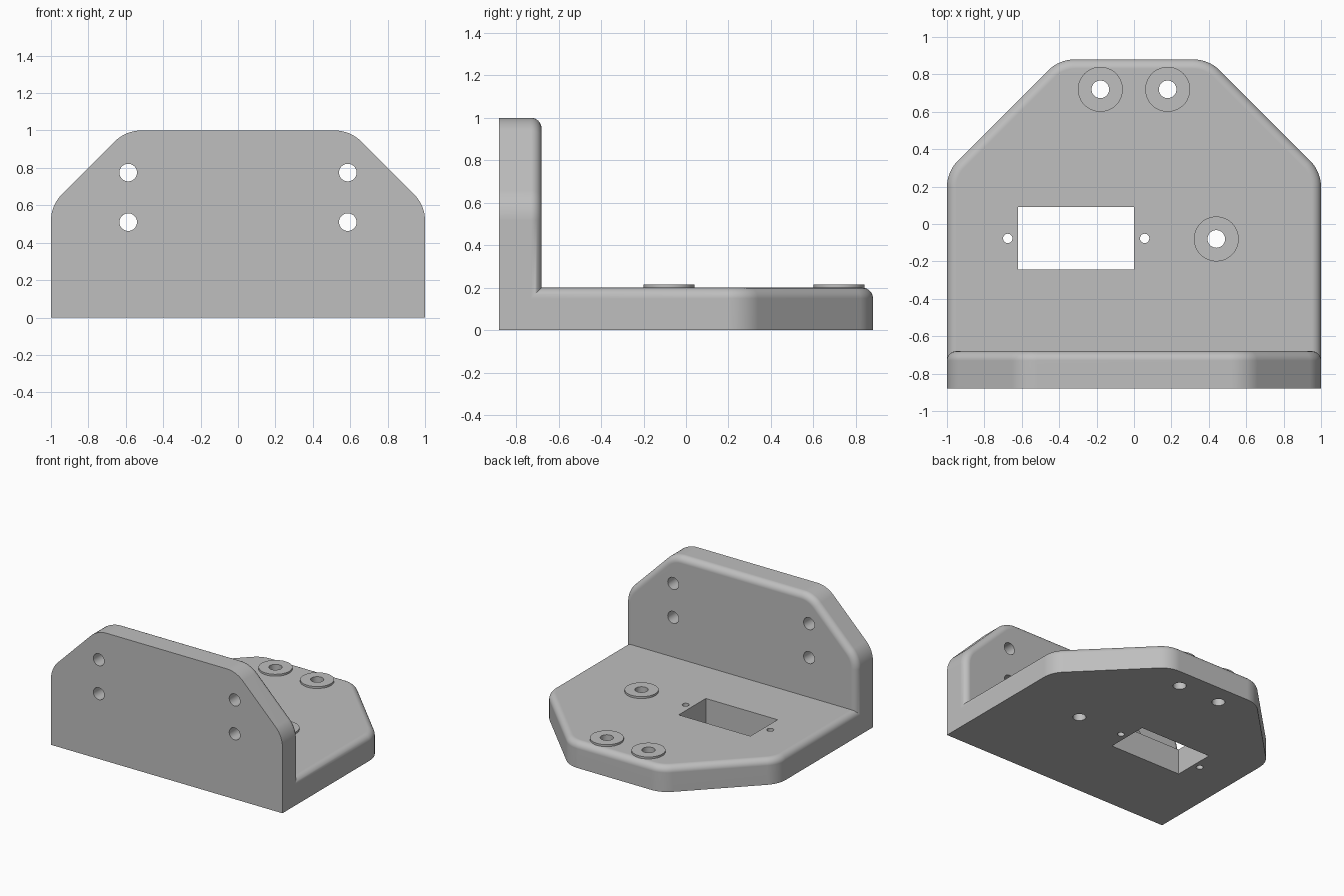
import bpy
import bmesh
from math import sin, cos, pi, radians
from mathutils import Matrix

THICK, FILLET, CORNER = 0.2, 0.05, 0.2
FRONT = -0.88

if "Cube" in bpy.data.objects:
    bpy.data.objects.remove(bpy.data.objects["Cube"])

grey = bpy.data.materials.new("light grey")
grey.use_nodes = True
grey.diffuse_color = (0.52, 0.52, 0.52, 1)
grey.node_tree.nodes["Principled BSDF"].inputs["Base Color"].default_value = (0.52, 0.52, 0.52, 1)


def make_object(name, bm):
    bmesh.ops.recalc_face_normals(bm, faces=bm.faces)
    mesh = bpy.data.meshes.new(name)
    bm.to_mesh(mesh)
    bm.free()
    mesh.materials.append(grey)
    obj = bpy.data.objects.new(name, mesh)
    bpy.context.collection.objects.link(obj)
    return obj


def outline(length, chamfer, inset, height):
    """Half-octagon plate outline with rounded corners, mitred at its root."""
    t = CORNER * (2 ** 0.5 - 1)
    centres = [(1 - CORNER, length - chamfer - t), (1 - chamfer - t, length - CORNER)]
    right = [(1 - inset, height)]
    for k, (cx, cy) in enumerate(centres):
        for i in range(9):
            a = (k + i / 8) * pi / 4
            r = CORNER - inset
            right.append((cx + r * cos(a), cy + r * sin(a)))
    return right + [(-x, v) for x, v in reversed(right)]


def add_plate(bm, length, chamfer, place):
    """Loft the outline from the outer face up over the filleted inner rim."""
    levels = [(0, 0)]
    for i in range(9):
        a = i / 8 * pi / 2
        levels.append((FILLET * (1 - cos(a)), THICK - FILLET + FILLET * sin(a)))
    rings = [[bm.verts.new(place(x, v, h)) for x, v in outline(length, chamfer, d, h)]
             for d, h in levels]
    for low, high in zip(rings, rings[1:]):
        for i in range(len(low) - 1):
            bm.faces.new((low[i], low[i + 1], high[i + 1], high[i]))
    bm.faces.new(rings[0])
    bm.faces.new(rings[-1])


def add_cylinder(bm, radius, depth, centre, axis="Z"):
    turn = Matrix.Rotation(radians(90), 4, "X") if axis == "Y" else Matrix()
    bmesh.ops.create_cone(bm, cap_ends=True, segments=48, radius1=radius, radius2=radius,
                          depth=depth, matrix=Matrix.Translation(centre) @ turn)


# Angle bracket: base and upright wall, welded along the mitre
bm = bmesh.new()
add_plate(bm, 1.76, 0.6, lambda x, v, h: (x, FRONT + v, h))
add_plate(bm, 1.0, 0.4, lambda x, v, h: (x, FRONT + h, v))
bmesh.ops.remove_doubles(bm, verts=bm.verts, dist=0.0001)
bracket = make_object("angle_bracket", bm)

# Raised pads around the base bolt holes
bolts = [(-0.18, 0.72), (0.18, 0.72), (0.44, -0.08)]
pads = []
for label, (x, y) in zip(("back_right_pad", "back_left_pad", "side_pad"), bolts):
    bm = bmesh.new()
    add_cylinder(bm, 0.12, 0.025, (x, y, 0.2025))
    pads.append(make_object(label, bm))

# Cutter for every hole
bm = bmesh.new()
for x, y in bolts:
    add_cylinder(bm, 0.047, 0.6, (x, y, 0.1))
for x in (-0.675, 0.057):
    add_cylinder(bm, 0.025, 0.6, (x, -0.077, 0.1))
for x in (-0.587, 0.587):
    for z in (0.51, 0.775):
        add_cylinder(bm, 0.047, 0.6, (x, FRONT + 0.1, z), "Y")
bmesh.ops.create_cube(bm, size=1, matrix=Matrix.Translation((-0.31, -0.077, 0.1))
                      @ Matrix.Diagonal((0.62, 0.335, 0.6, 1)))
cutter = make_object("hole_cutter", bm)
cutter.hide_render = True

# Drill the holes, then shade
for obj in [bracket] + pads:
    bpy.ops.object.select_all(action="DESELECT")
    obj.select_set(True)
    bpy.context.view_layer.objects.active = obj
    mod = obj.modifiers.new("holes", "BOOLEAN")
    mod.operation = "DIFFERENCE"
    mod.solver = "EXACT"
    mod.object = cutter
    bpy.ops.object.modifier_apply(modifier=mod.name)
    bpy.ops.object.shade_smooth_by_angle(angle=radians(30))
    weighted = obj.modifiers.new("even_shading", "WEIGHTED_NORMAL")
    weighted.keep_sharp = True

bpy.data.objects.remove(cutter)
